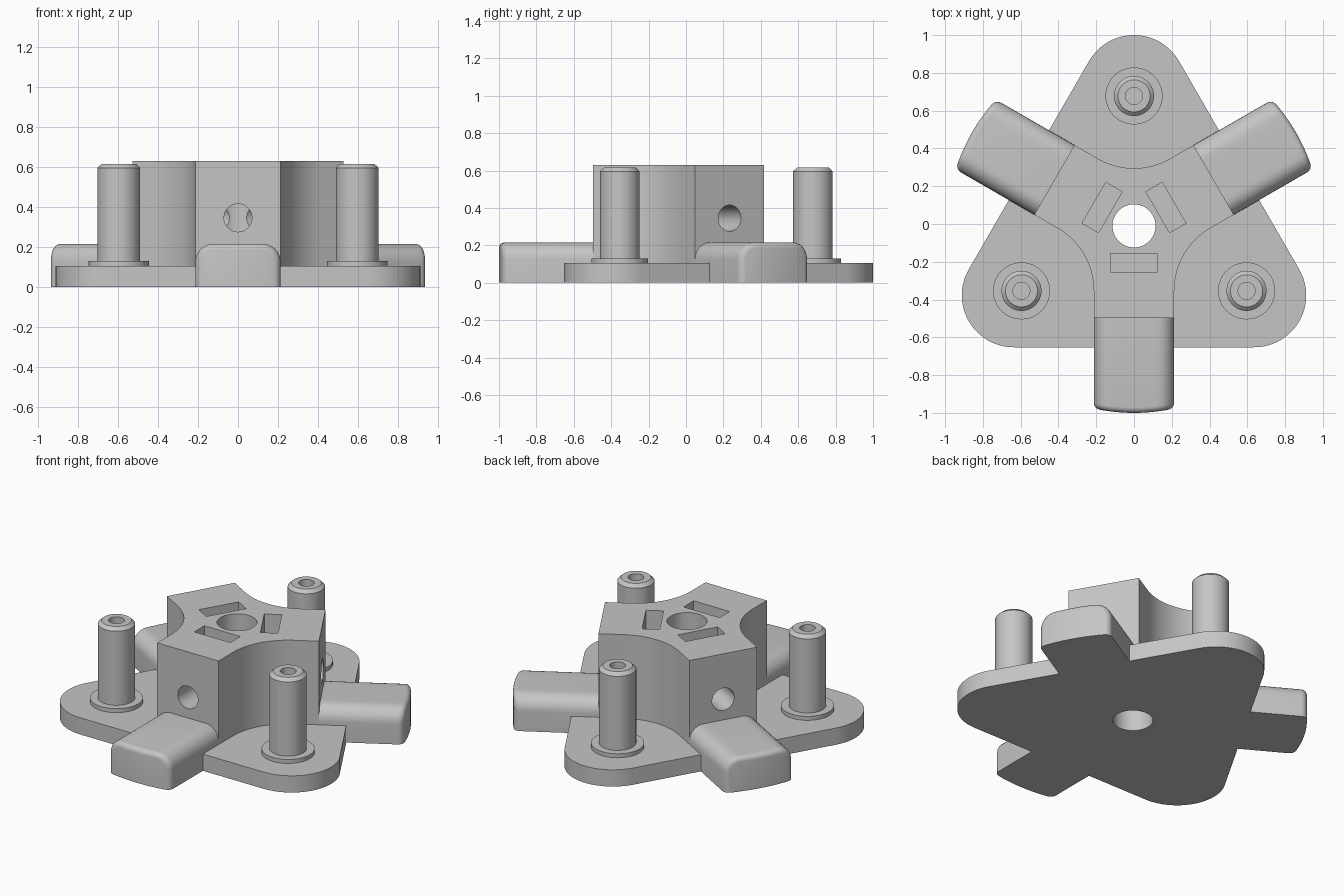
import bpy, bmesh
from math import sin, cos, pi, radians, sqrt
from mathutils import Matrix, Vector

cube = bpy.data.objects.get("Cube")
if cube:
    bpy.data.objects.remove(cube, do_unlink=True)

CENTRE = Matrix.Translation((0, -0.01, 0))
PLATE_TOP, HUB_TOP, ARM_TOP, POST_TOP = 0.105, 0.63, 0.215, 0.615
HALF_W, HUB_REACH, ARM_REACH = 0.213, 0.487, 0.99
POST_DIST, BORE_R = 0.688, 0.114

grey = bpy.data.materials.new("plain_grey")
grey.use_nodes = True
grey.diffuse_color = (0.56, 0.56, 0.56, 1)
grey.node_tree.nodes["Principled BSDF"].inputs["Base Color"].default_value = grey.diffuse_color


def turn(k):
    return Matrix.Rotation(k * 2 * pi / 3, 4, 'Z')


def make(name, bm, matrix=Matrix()):
    bmesh.ops.recalc_face_normals(bm, faces=bm.faces)
    mesh = bpy.data.meshes.new(name)
    bm.to_mesh(mesh)
    bm.free()
    mesh.transform(CENTRE @ matrix)
    mesh.materials.append(grey)
    obj = bpy.data.objects.new(name, mesh)
    bpy.context.collection.objects.link(obj)
    return obj


def activate(obj):
    bpy.ops.object.select_all(action='DESELECT')
    obj.select_set(True)
    bpy.context.view_layer.objects.active = obj


def smooth(obj):
    activate(obj)
    bpy.ops.object.shade_smooth_by_angle(angle=radians(30))


def prism(name, outline, z0, z1):
    bm = bmesh.new()
    face = bm.faces.new([bm.verts.new((x, y, z0)) for x, y in outline])
    top = bmesh.ops.extrude_face_region(bm, geom=[face])["geom"]
    bmesh.ops.translate(bm, vec=(0, 0, z1 - z0),
                        verts=[v for v in top if isinstance(v, bmesh.types.BMVert)])
    return make(name, bm)


def arc(cx, cy, r, a0, a1, n):
    return [(cx + r * cos(a0 + (a1 - a0) * i / n), cy + r * sin(a0 + (a1 - a0) * i / n))
            for i in range(n + 1)]


def cylinder(name, r, length, matrix):
    bm = bmesh.new()
    bmesh.ops.create_cone(bm, cap_ends=True, segments=48, radius1=r, radius2=r, depth=length)
    return make(name, bm, matrix)


def box(name, size, matrix):
    bm = bmesh.new()
    bmesh.ops.create_cube(bm, size=1)
    bmesh.ops.scale(bm, vec=size, verts=bm.verts)
    return make(name, bm, matrix)


def cut(target, cutter):
    mod = target.modifiers.new("cut", 'BOOLEAN')
    mod.operation, mod.solver, mod.object = 'DIFFERENCE', 'EXACT', cutter
    activate(target)
    bpy.ops.object.modifier_apply(modifier=mod.name)
    bpy.data.objects.remove(cutter, do_unlink=True)


def lathe(name, profile, matrix):
    bm = bmesh.new()
    verts = [bm.verts.new((r, 0, z)) for r, z in profile]
    edges = [bm.edges.new(pair) for pair in zip(verts, verts[1:])]
    bmesh.ops.spin(bm, geom=verts + edges, axis=(0, 0, 1), cent=(0, 0, 0),
                   angle=2 * pi, steps=48)
    bmesh.ops.remove_doubles(bm, verts=bm.verts, dist=1e-5)
    return make(name, bm, matrix)


# Base plate: triangle with round corners
outline = []
for k in range(3):
    a = pi / 2 + k * 2 * pi / 3
    outline += arc(0.735 * cos(a), 0.735 * sin(a), 0.275, a - pi / 3, a + pi / 3, 32)
plate = prism("base_plate", outline, 0, PLATE_TOP)
cut(plate, cylinder("bore_cutter", BORE_R, 2, Matrix()))
smooth(plate)

# Hub: three flat-ended lobes joined by hollows concentric with the posts
hollow = POST_DIST * sqrt(3) / 2 - HALF_W
outline = []
for k in range(3):
    side = [(-HALF_W, -HUB_REACH), (HALF_W, -HUB_REACH)]
    a = -pi / 6
    side += arc(POST_DIST * cos(a), POST_DIST * sin(a), hollow, pi, pi * 2 / 3, 32)
    for x, y in side:
        p = turn(k) @ Vector((x, y, 0))
        outline.append((p.x, p.y))
hub = prism("hub", outline, PLATE_TOP, HUB_TOP)
cut(hub, cylinder("bore_cutter", BORE_R, 2, Matrix()))
for k in range(3):
    # Square slot from above and round screw hole from the side
    cut(hub, box("slot_cutter", (0.25, 0.1, 0.5),
                 turn(k) @ Matrix.Translation((0, -0.195, 0.46))))
    cut(hub, cylinder("screw_cutter", 0.07, 0.55,
                      turn(k) @ Matrix.Translation((0, -0.325, 0.345))
                      @ Matrix.Rotation(pi / 2, 4, 'X')))
smooth(hub)


def arm_section(inset):
    # Left to right columns (x, top height) with rounded upper corners
    r = 0.09 - inset
    flat, h = HALF_W - 0.09, ARM_TOP - 0.09
    corner = [(flat + r * sin(pi / 2 * i / 8), h + r * cos(pi / 2 * i / 8)) for i in range(9)]
    middle = [(flat * i / 4, h + r) for i in range(-3, 4)]
    return [(-x, z) for x, z in reversed(corner)] + middle + corner


def arm(name, matrix):
    bm = bmesh.new()
    fillet = 0.03
    stations = [(0, None)] + [(fillet * (1 - cos(pi / 2 * i / 5)),
                               ARM_REACH - fillet * (1 - sin(pi / 2 * i / 5))) for i in range(6)]
    rows = []
    for inset, reach in stations:
        row = []
        for x, z in arm_section(inset):
            y = -HUB_REACH if reach is None else -sqrt(reach ** 2 - x ** 2)
            row.append((bm.verts.new((x, y, z)), bm.verts.new((x, y, 0))))
        rows.append(row)
    for a, b in zip(rows, rows[1:]):
        for i in range(len(a) - 1):
            for s in (0, 1):
                bm.faces.new((a[i][s], a[i + 1][s], b[i + 1][s], b[i][s]))
        for i in (0, -1):
            bm.faces.new((a[i][0], a[i][1], b[i][1], b[i][0]))
    for row in (rows[0], rows[-1]):
        for p, q in zip(row, row[1:]):
            bm.faces.new((p[0], q[0], q[1], p[1]))
    return make(name, bm, matrix)


# Arms and posts, three of each
post_profile = [(0.151, PLATE_TOP), (0.151, 0.13), (0.106, 0.13), (0.106, POST_TOP - 0.02),
                (0.085, POST_TOP), (0.045, POST_TOP), (0.045, 0.3), (0, 0.3)]
for k, (arm_side, post_side) in enumerate([("front", "back"), ("left", "right"),
                                           ("right", "left")]):
    smooth(arm(arm_side + "_arm", turn(k)))
    smooth(lathe(post_side + "_post", post_profile,
                 turn(k) @ Matrix.Translation((0, POST_DIST, 0))))
